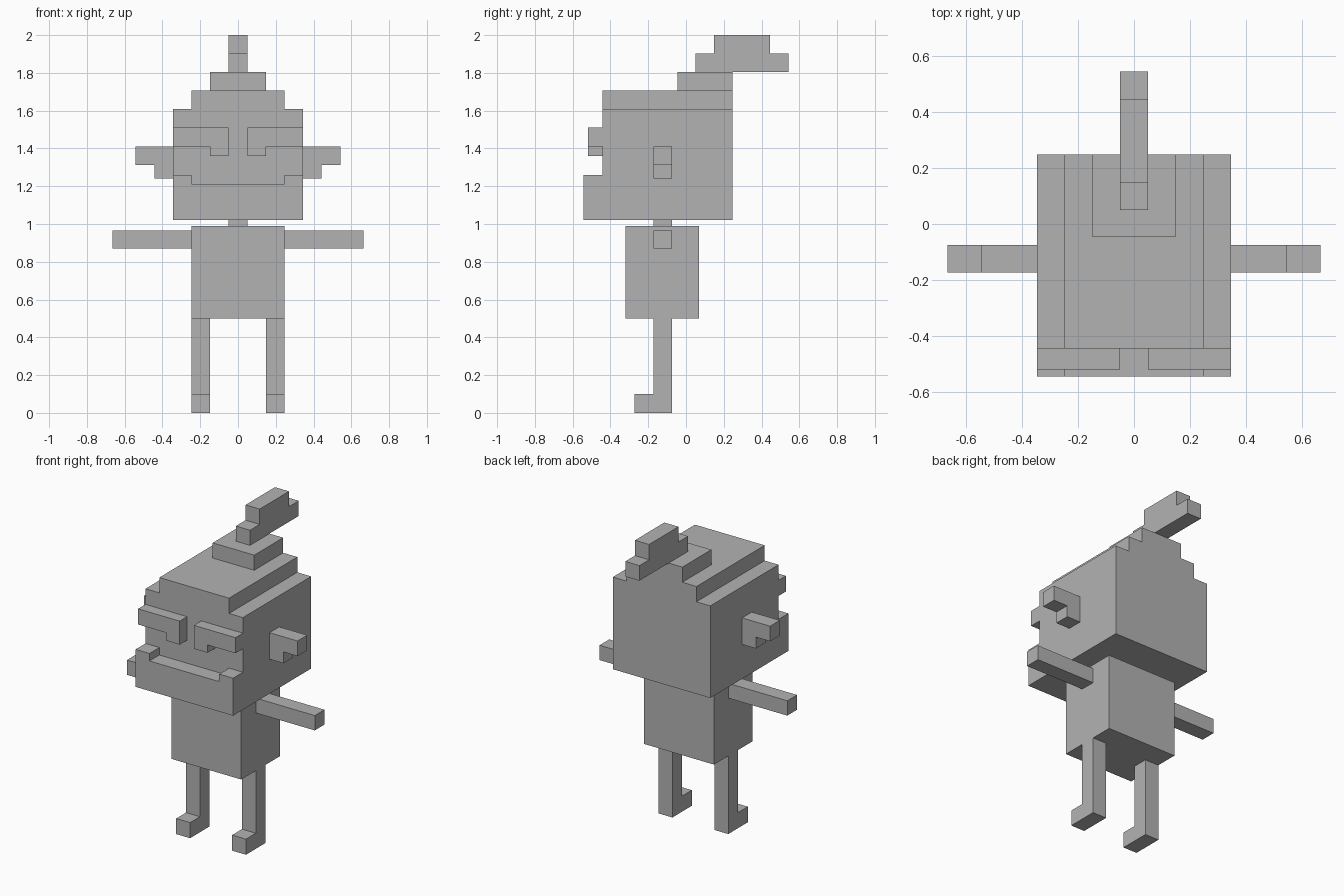
import bpy
import bmesh
from mathutils import Vector

cube = bpy.data.objects.get("Cube")
if cube:
    bpy.data.objects.remove(cube, do_unlink=True)

grey = bpy.data.materials.new("plain grey")
grey.use_nodes = True
colour = (0.45, 0.45, 0.45, 1.0)
grey.diffuse_color = colour
grey.node_tree.nodes["Principled BSDF"].inputs["Base Color"].default_value = colour


def extrude(name, outline, start, end, axis="y", side=1):
    """Extrude an outline: (x, z) points along y, or (y, z) points along x."""
    bm = bmesh.new()
    if axis == "y":
        points = [(side * a, start, b) for a, b in outline]
        depth = Vector((0, end - start, 0))
    else:
        points = [(side * start, a, b) for a, b in outline]
        depth = Vector((side * (end - start), 0, 0))
    face = bm.faces.new([bm.verts.new(p) for p in points])
    result = bmesh.ops.extrude_face_region(bm, geom=[face], use_keep_orig=True)
    moved = [v for v in result["geom"] if isinstance(v, bmesh.types.BMVert)]
    bmesh.ops.translate(bm, verts=moved, vec=depth)
    bmesh.ops.recalc_face_normals(bm, faces=bm.faces)
    mesh = bpy.data.meshes.new(name)
    bm.to_mesh(mesh)
    bm.free()
    mesh.materials.append(grey)
    obj = bpy.data.objects.new(name, mesh)
    bpy.context.collection.objects.link(obj)
    return obj


def rect(a0, a1, b0, b1):
    return [(a0, b0), (a1, b0), (a1, b1), (a0, b1)]


def symmetric(half):
    """Complete a right-hand half outline with its mirror image."""
    return half + [(-a, b) for a, b in reversed(half)]


def pair(name, *args, **kwargs):
    for label, side in (("left", 1), ("right", -1)):
        extrude(f"{label}_{name}", *args, side=side, **kwargs)


LIMB = (-0.173, -0.075)   # shared depth of arms, ears, neck and legs

# Torso and neck
extrude("torso", rect(-0.247, 0.247, 0.5, 0.99), -0.32, 0.07)
extrude("neck", rect(-0.05, 0.05, 0.99, 1.02), *LIMB)

# Head with stepped crown, and the smaller tier behind the forehead
extrude("head", symmetric([(0.345, 1.02), (0.345, 1.61), (0.247, 1.61), (0.247, 1.708)]),
        -0.443, 0.247)
extrude("crown_tier", rect(-0.147, 0.147, 1.708, 1.805), -0.046, 0.247)

# Jutting jaw with raised mouth corners
extrude("jaw", symmetric([(0.345, 1.02), (0.345, 1.26), (0.247, 1.26), (0.247, 1.212)]),
        -0.543, -0.443)

# Tuft of hair sweeping backwards
extrude("hair_tuft", [(0.05, 1.805), (0.543, 1.805), (0.543, 1.902), (0.445, 1.902),
                      (0.445, 2.0), (0.148, 2.0), (0.148, 1.902), (0.05, 1.902)],
        -0.05, 0.05, axis="x")

# Brows that hook down beside the nose
pair("brow", [(0.05, 1.36), (0.147, 1.36), (0.147, 1.41), (0.345, 1.41),
              (0.345, 1.51), (0.05, 1.51)], -0.518, -0.443)

# Ears with a notch under the tip
pair("ear", [(0.345, 1.24), (0.443, 1.24), (0.443, 1.313), (0.543, 1.313),
             (0.543, 1.41), (0.345, 1.41)], *LIMB)

# Straight arms
pair("arm", rect(0.247, 0.665, 0.87, 0.965), *LIMB)

# Legs with feet pointing forwards
back, shin = LIMB[1], LIMB[0]
pair("leg", [(-0.272, 0), (back, 0), (back, 0.5), (shin, 0.5), (shin, 0.1), (-0.272, 0.1)],
     0.149, 0.247, axis="x")
